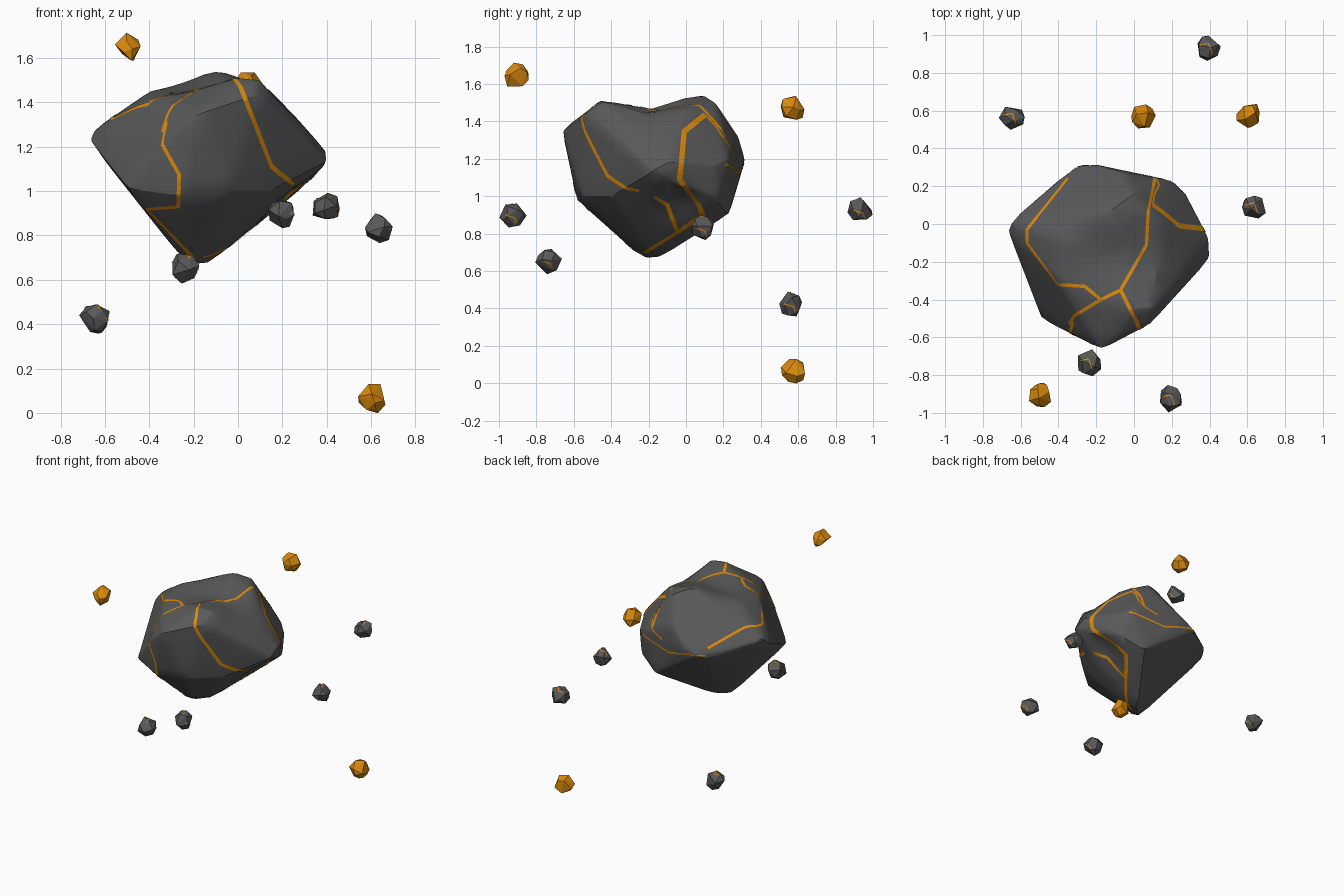
import bpy, bmesh, random
from math import radians
from mathutils import Vector
from mathutils.bvhtree import BVHTree

if "Cube" in bpy.data.objects:
    bpy.data.objects.remove(bpy.data.objects["Cube"])

random.seed(7)


def material(name, rgb):
    m = bpy.data.materials.new(name)
    m.diffuse_color = (*rgb, 1)
    m.use_nodes = True
    m.node_tree.nodes["Principled BSDF"].inputs["Base Color"].default_value = m.diffuse_color
    return m


STONE = material("dark_stone", (0.10, 0.10, 0.10))
AMBER = material("amber", (0.70, 0.25, 0.004))


def add_object(name, bm, mat):
    me = bpy.data.meshes.new(name)
    bm.to_mesh(me)
    bm.free()
    me.materials.append(mat)
    ob = bpy.data.objects.new(name, me)
    bpy.context.collection.objects.link(ob)
    return ob


def hull(points):
    bm = bmesh.new()
    for p in points:
        bm.verts.new(p)
    res = bmesh.ops.convex_hull(bm, input=bm.verts)
    junk = {v for v in res["geom_interior"] + res["geom_unused"]
            if isinstance(v, bmesh.types.BMVert)}
    bmesh.ops.delete(bm, geom=list(junk), context='VERTS')
    bmesh.ops.recalc_face_normals(bm, faces=bm.faces)
    return bm


# each view turns a 2D point into a ray start, plus the ray direction
VIEWS = {
    "top": (lambda a, b: Vector((a, b, 3)), Vector((0, 0, -1))),
    "front": (lambda a, b: Vector((a, -3, b)), Vector((0, 1, 0))),
    "right": (lambda a, b: Vector((3, a, b)), Vector((-1, 0, 0))),
    "back": (lambda a, b: Vector((a, 3, b)), Vector((0, -1, 0))),
}


def vein(name, tree, view, pts, width, steps=24):
    """Thin strip laid on a rock by casting a polyline onto it."""
    start, d = VIEWS[view]
    hits = []
    for (a, b), (c, e) in zip(pts, pts[1:]):
        for i in range(steps + 1):
            t = i / steps
            loc, n, _, _ = tree.ray_cast(start(a + (c - a) * t, b + (e - b) * t), d)
            if loc and (not hits or (loc - hits[-1][0]).length > 1e-4):
                hits.append((loc, n))
    bm = bmesh.new()
    rows = []
    for i, (p, n) in enumerate(hits):
        along = hits[min(i + 2, len(hits) - 1)][0] - hits[max(i - 2, 0)][0]
        side = along.cross(n).normalized() * width / 2
        row = []
        for s in (-1, 1):
            q, qn, _, _ = tree.find_nearest(p + side * s)
            row.append(bm.verts.new(q + (qn + n).normalized() * 0.003))
        rows.append(row)
    for r, q in zip(rows, rows[1:]):
        bm.faces.new((r[0], r[1], q[1], q[0]))
    return add_object(name, bm, AMBER)


# main boulder: hull of its corners
bm = hull([
    (-.675, -.04, 1.23), (-.655, .01, 1.275), (-.40, -.08, 1.45), (-.10, .09, 1.545),
    (-.40, -.30, 1.415), (-.24, -.34, 1.45),
    (.10, -.45, 1.50), (0, -.46, 1.51), (.087, -.53, 1.44), (0, .16, 1.50),
    (.14, 0, 1.47), (-.08, .28, 1.32), (.20, .23, 1.20), (.275, .16, 1.16),
    (.25, .17, .98), (.10, .23, .90), (.40, -.08, 1.18), (.405, -.18, 1.13),
    (.33, 0, 1.05), (-.15, -.15, .66), (-.22, -.22, .655), (-.30, .31, 1.17),
    (-.20, .315, 1.20), (-.36, .265, 1.15), (-.17, -.665, 1.355), (-.28, -.585, .98),
    (-.04, -.565, 1.0), (.15, -.40, 1.0), (-.50, -.495, 1.01), (-.31, -.59, 1.25),
    (-.48, .07, 1.10)])
bmesh.ops.subdivide_edges(bm, edges=bm.edges, cuts=5, use_grid_fill=True)
bmesh.ops.triangulate(bm, faces=bm.faces)
bmesh.ops.smooth_vert(bm, verts=bm.verts, factor=0.35,
                      use_axis_x=True, use_axis_y=True, use_axis_z=True)

# valley across the top and a shallow notch under the right corner
for v in bm.verts:
    x, y, z = v.co
    if z > 1.2 and -.38 < x < .24:
        fall = max(0, 1 - abs(y + .19) / .24) * min(1, (x + .38) / .25, (.24 - x) / .18)
        v.co.z -= .06 * fall * min(1, (z - 1.2) / .15)
    r = (v.co - Vector((.22, -.06, .95))).length
    v.co += Vector((-.5, .2, .8)) * .05 * max(0, 1 - r / .16)
bm.normal_update()
tree = BVHTree.FromBMesh(bm)
rock = add_object("boulder", bm, STONE)
bpy.context.view_layer.objects.active = rock
rock.select_set(True)
bpy.ops.object.shade_smooth_by_angle(angle=radians(28))
rock.select_set(False)

# glowing cracks
for i, (view, w, pts) in enumerate([
    ("top", .018, [(-.35, .24), (-.565, -.03), (-.565, -.1), (-.40, -.32), (-.26, -.33),
                   (-.175, -.40), (-.07, -.35), (.065, -.11), (.075, .075), (.11, .24)]),
    ("top", .02, [(-.07, -.35), (.01, -.51)]),
    ("top", .018, [(-.175, -.40), (-.315, -.485), (-.34, -.53)]),
    ("front", .022, [(.01, 1.47), (.15, 1.11), (.25, 1.03)]),
    ("front", .018, [(-.32, 1.31), (-.34, 1.21), (-.265, 1.075), (-.27, .93), (-.41, .92),
                     (-.19, .69)]),
    ("right", .022, [(-.17, 1.0), (-.10, .955), (-.045, .81), (-.22, .70)]),
    ("right", .03, [(.10, 1.435), (-.01, 1.345), (-.035, 1.09), (.07, .955), (.09, .9),
                    (-.045, .81)]),
    ("right", .012, [(.10, 1.435), (.16, 1.37), (.27, 1.2)]),
    ("back", .012, [(.22, 1.17), (-.05, 1.12), (-.25, 1.17), (-.35, 1.17)]),
]):
    vein(f"crack_{i + 1}", tree, view, pts, w)


def pebble(pos, r):
    pts = []
    while len(pts) < 15:
        d = Vector([random.gauss(0, 1) for _ in range(3)]).normalized()
        if all((d - q).length > .62 for q in pts):
            pts.append(d)
    return hull([Vector(pos) + d * r * random.uniform(.93, 1.12) for d in pts])


# floating chips around the boulder
for i, p in enumerate([(-.495, -.905, 1.64), (.045, .57, 1.47), (.61, .575, .065)]):
    add_object(f"amber_chip_{i + 1}", pebble(p, .068), AMBER)
for i, p in enumerate([(.395, .935, .925), (-.645, .565, .425), (.635, .09, .83),
                       (-.24, -.735, .655), (.195, -.925, .90)]):
    bm = pebble(p, .067)
    chip_tree = BVHTree.FromBMesh(bm)
    add_object(f"stone_chip_{i + 1}", bm, STONE)
    x, y, z = p
    vein(f"chip_crack_{i + 1}a", chip_tree, "top",
         [(x - .045, y + .01), (x, y + .02), (x + .02, y - .035)], .006, 8)
    vein(f"chip_crack_{i + 1}b", chip_tree, "right",
         [(y - .04, z), (y + .01, z - .015), (y + .02, z - .045)], .006, 8)
